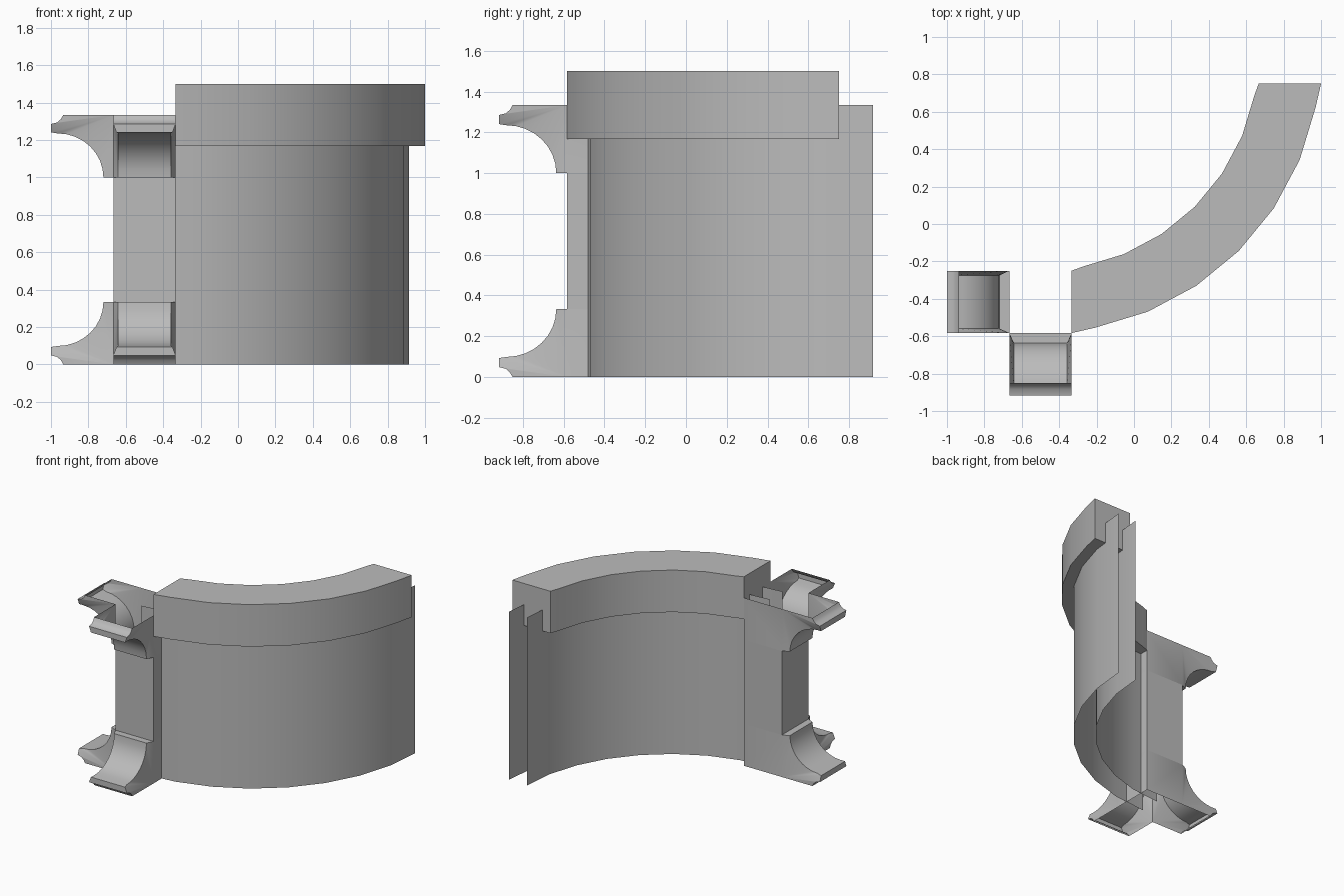
import bpy, bmesh
from math import sin, cos, pi, radians
from mathutils import Matrix, Vector

if "Cube" in bpy.data.objects:
    bpy.data.objects.remove(bpy.data.objects["Cube"], do_unlink=True)

stone = bpy.data.materials.new("plain grey")
stone.use_nodes = True
grey = (0.5, 0.5, 0.5, 1)
stone.diffuse_color = grey
stone.node_tree.nodes["Principled BSDF"].inputs["Base Color"].default_value = grey

CENTRE = Vector((-0.5, 0.917))       # centre of the wall's quarter turn
POST = Vector((-0.5, -0.4167, 0))    # axis of the square post
HALF = 1 / 6                         # half width of the post
BLOCK, TOP = 1 / 3, 4 / 3            # height of end blocks, height of post
STEPS = 8


def finish(name, bm, merge=True):
    if merge:
        bmesh.ops.remove_doubles(bm, verts=bm.verts, dist=0.0005)
    bmesh.ops.recalc_face_normals(bm, faces=bm.faces)
    mesh = bpy.data.meshes.new(name)
    bm.to_mesh(mesh)
    bm.free()
    mesh.materials.append(stone)
    obj = bpy.data.objects.new(name, mesh)
    bpy.context.collection.objects.link(obj)
    bpy.ops.object.select_all(action="DESELECT")
    obj.select_set(True)
    bpy.context.view_layer.objects.active = obj
    bpy.ops.object.shade_smooth_by_angle(angle=radians(30))
    return obj


def face(bm, points):
    return bm.faces.new([bm.verts.new(p) for p in points])


def arc(radius):
    """Quarter turn from the post to the far end of the wall."""
    angles = [i * pi / 2 / STEPS for i in range(STEPS + 1)]
    return [CENTRE + Vector((sin(a), -cos(a))) * radius for a in angles]


def strip(bm, path, z0, z1):
    for a, b in zip(path, path[1:]):
        face(bm, [(a.x, a.y, z0), (b.x, b.y, z0), (b.x, b.y, z1), (a.x, a.y, z1)])


# Thin outer and inner wall skins
for name, radius in (("outer_wall", 1.414), ("inner_wall", 1.253)):
    bm = bmesh.new()
    strip(bm, arc(radius), 0, TOP)
    finish(name, bm)

# Solid coping, stopping at the post and at the matching far line
bm = bmesh.new()
outer, inner = arc(1.5), arc(7 / 6)
for path in (outer, inner):
    path[0].x += HALF
    path[-1].y -= HALF
    strip(bm, path, 7 / 6, 1.5)
for z in (7 / 6, 1.5):
    for i in range(STEPS):
        quad = (outer[i], outer[i + 1], inner[i + 1], inner[i])
        face(bm, [(p.x, p.y, z) for p in quad])
for i in (0, -1):
    strip(bm, [outer[i], inner[i]], 7 / 6, 1.5)
finish("wall_coping", bm)

# Square post shaft, open at both ends
corners = [POST.xy + Vector(c) * HALF for c in ((-1, -1), (1, -1), (1, 1), (-1, 1))]
bm = bmesh.new()
strip(bm, corners + corners[:1], BLOCK, 1)
finish("post_shaft", bm)


# Flared foot outline: distance out from the post, height, half width
def foot_profile():
    narrow = HALF - 0.025
    points = [(0, BLOCK, HALF)]
    for i in range(9):
        a = i * pi / 16
        points.append((0.053 + 0.245 * (1 - cos(a)), BLOCK - 0.235 * sin(a), narrow))
    return points + [(0.333, 0.093, narrow + 0.008), (0.333, 0.048, HALF),
                     (0.3, 0.04, HALF), (0.28, 0.022, HALF), (0.268, 0, HALF)]


def add_foot(bm, turn):
    def place(out, z, side):
        return POST + turn @ Vector((side, -HALF - out, z))
    profile = foot_profile()
    for (u0, z0, w0), (u1, z1, w1) in zip(profile, profile[1:]):
        face(bm, [place(u0, z0, -w0), place(u0, z0, w0),
                  place(u1, z1, w1), place(u1, z1, -w1)])
        for s in (-1, 1):
            face(bm, [place(0, 0, s * HALF), place(u0, z0, s * w0), place(u1, z1, s * w1)])


# Hollow end blocks, each with a flare to the front and one to the right
for name, flip in (("post_base", False), ("post_capital", True)):
    bm = bmesh.new()
    strip(bm, corners[1:], 0, BLOCK)
    for turn in (0, -pi / 2):
        add_foot(bm, Matrix.Rotation(turn, 3, "Z"))
    if flip:
        for v in bm.verts:
            v.co.z = TOP - v.co.z
    finish(name, bm)
